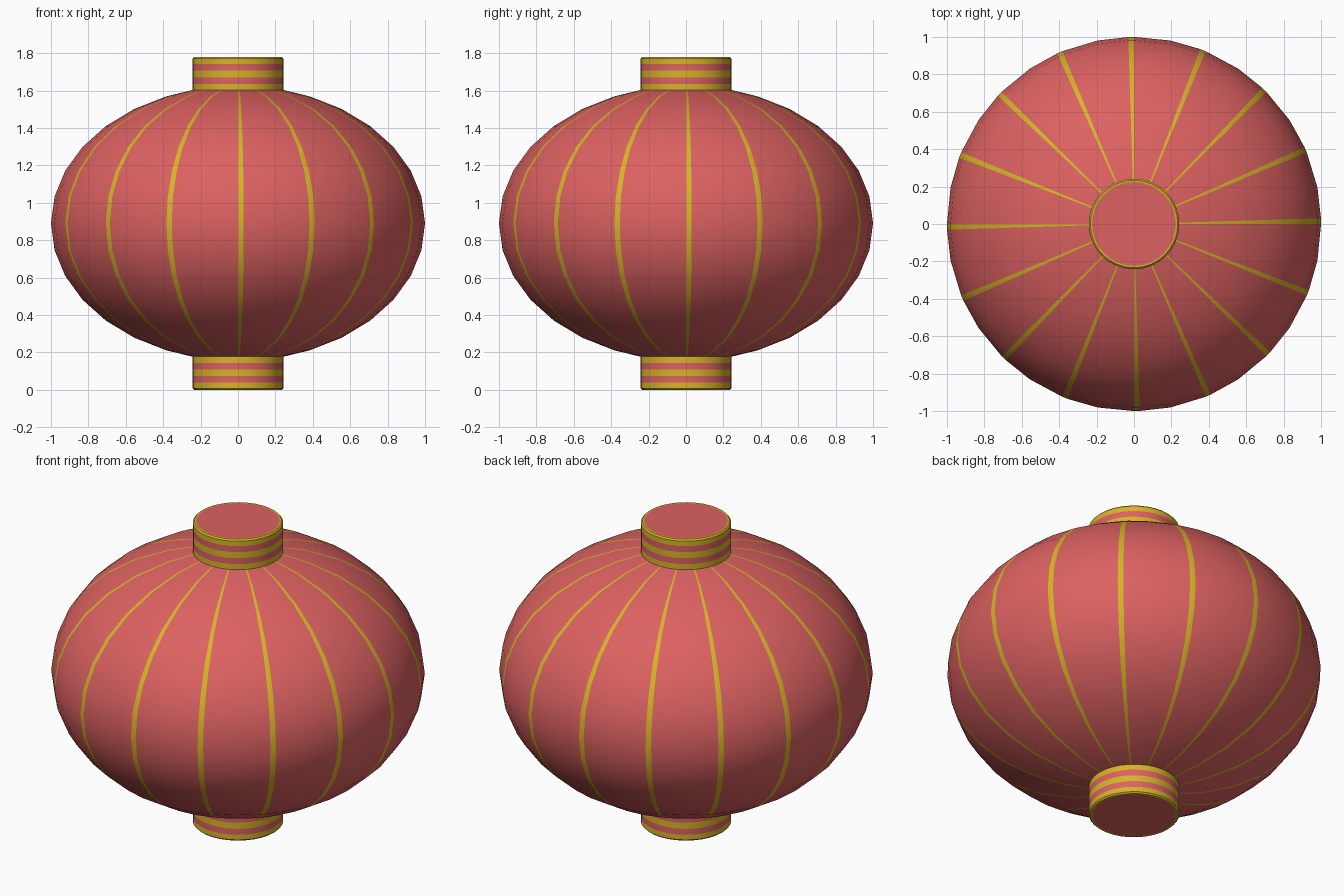
import bpy, bmesh
from math import sin, cos, radians

if "Cube" in bpy.data.objects:
    bpy.data.objects.remove(bpy.data.objects["Cube"])


def material(name, color):
    m = bpy.data.materials.new(name)
    m.diffuse_color = (*color, 1)
    m.use_nodes = True
    m.node_tree.nodes["Principled BSDF"].inputs["Base Color"].default_value = m.diffuse_color
    return m


RED = material("red_paper", (0.72, 0.12, 0.12))
GOLD = material("gold_trim", (0.68, 0.45, 0.022))


def lathe(name, profile, angles, is_gold, cap_end=False):
    """Spin (radius, z) points; is_gold(row, column) picks each face's colour."""
    bm = bmesh.new()
    rings = [[bm.verts.new((r * cos(a), r * sin(a), z)) for a in angles]
             for r, z in profile]
    n = len(angles)
    for i in range(len(rings) - 1):
        for j in range(n):
            k = (j + 1) % n
            f = bm.faces.new((rings[i][j], rings[i][k], rings[i + 1][k], rings[i + 1][j]))
            f.material_index = int(is_gold(i, j))
    if cap_end:
        bm.faces.new(rings[-1])
    bmesh.ops.recalc_face_normals(bm, faces=bm.faces)
    mesh = bpy.data.meshes.new(name)
    bm.to_mesh(mesh)
    bm.free()
    mesh.materials.append(RED)
    mesh.materials.append(GOLD)
    obj = bpy.data.objects.new(name, mesh)
    bpy.context.collection.objects.link(obj)
    bpy.ops.object.select_all(action='DESELECT')
    obj.select_set(True)
    bpy.context.view_layer.objects.active = obj
    bpy.ops.object.shade_smooth_by_angle(angle=radians(40))
    return obj


MID = 0.89      # height of the lantern's widest ring
HALF = 0.735    # vertical radius of the squashed sphere
R = 0.242       # collar radius

# Lantern body: squashed sphere with a thin gold rib every 22.5 degrees
lats = [-76] + [11.25 * i for i in range(-6, 7)] + [76]
body_profile = [(cos(radians(a)), MID + HALF * sin(radians(a))) for a in lats]
body_angles = []
for s in range(16):
    body_angles += [radians(22.5 * s + d) for d in (0, 1.75, 11.25)]
lathe("lantern_body", body_profile, body_angles, lambda i, j: j % 3 == 0)

# Collars: five alternating bands, a softened gold rim and a red end disc
ring = [radians(11.25 * i) for i in range(32)]
offsets = [(R, 0.70), (R, 0.746), (R, 0.781), (R, 0.817), (R, 0.852),
           (R, 0.882), (R - 0.008, 0.89), (R - 0.018, 0.89)]
for name, side in (("top_collar", 1), ("bottom_collar", -1)):
    lathe(name, [(r, MID + side * z) for r, z in offsets], ring,
          lambda i, j: i not in (1, 3), cap_end=True)
